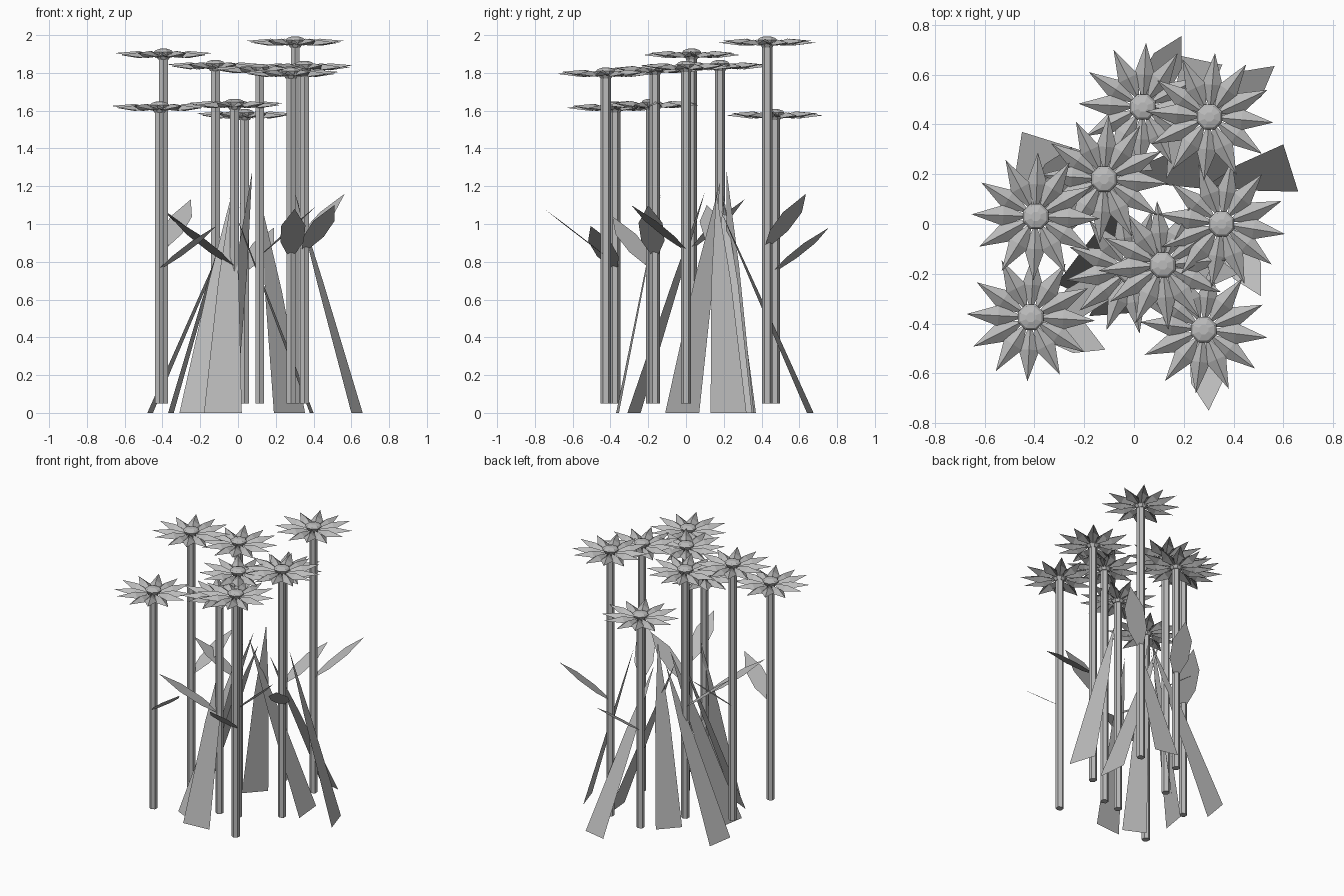
import bpy, bmesh, math
from mathutils import Vector

cube = bpy.data.objects.get("Cube")
if cube:
    bpy.data.objects.remove(cube, do_unlink=True)

grey = bpy.data.materials.new("plain grey")
grey.use_nodes = True
grey.diffuse_color = (0.5, 0.5, 0.5, 1)
grey.node_tree.nodes["Principled BSDF"].inputs["Base Color"].default_value = (0.5, 0.5, 0.5, 1)


def finish(bm, name):
    mesh = bpy.data.meshes.new(name)
    bm.to_mesh(mesh)
    bm.free()
    mesh.materials.append(grey)
    obj = bpy.data.objects.new(name, mesh)
    bpy.context.collection.objects.link(obj)


def lathe(name, centre, profile, sides):
    """Closed turned solid from (radius, z) pairs, lowest first."""
    bm = bmesh.new()
    rings = []
    for r, z in profile:
        ring = []
        for i in range(sides):
            a = math.tau * (i + 0.5) / sides
            ring.append(bm.verts.new((centre[0] + r * math.cos(a), centre[1] + r * math.sin(a), z)))
        rings.append(ring)
    for low, high in zip(rings, rings[1:]):
        for i in range(sides):
            j = (i + 1) % sides
            bm.faces.new((low[i], low[j], high[j], high[i]))
    bm.faces.new(rings[0][::-1])
    bm.faces.new(rings[-1])
    finish(bm, name)


def flower_head(number, x, y, z, turn):
    # Folded petals around the hub, every second one a little lower
    bm = bmesh.new()
    petals = 12
    for i in range(petals):
        a = math.tau * i / petals + math.radians(turn)
        out = Vector((math.cos(a), math.sin(a), 0))
        side = Vector((-out.y, out.x, 0))
        drop = 0.01 * (i % 2)

        def point(r, s, h):
            return bm.verts.new(Vector((x, y, z + h - drop * r / 0.25)) + out * r + side * s)

        base = point(0.025, 0, -0.012)
        ridge = point(0.13, 0, 0.016)
        left = point(0.13, 0.042, -0.016)
        right = point(0.13, -0.042, -0.016)
        tip = point(0.258, 0, 0.005)
        for tri in ((base, ridge, left), (base, right, ridge), (ridge, tip, left), (right, tip, ridge)):
            bm.faces.new(tri)
    finish(bm, f"petals_{number}")
    # Faceted hub
    lathe(f"hub_{number}", (x, y),
          [(0.03, z - 0.03), (0.05, z), (0.055, z + 0.01), (0.046, z + 0.02), (0.02, z + 0.028)], 8)


def leaf(number, base, tip):
    # Flat pointed leaf rising from a stem
    base, tip = Vector(base), Vector(tip)
    axis = tip - base
    side = Vector((-axis.y, axis.x, 0)).normalized()
    bm = bmesh.new()
    outline = [(0, 0.015), (0.3, 0.062), (0.65, 0.064), (1, 0)]
    points = [base + axis * t + side * w for t, w in outline]
    points += [base + axis * t - side * w for t, w in outline[-2::-1]]
    bm.faces.new([bm.verts.new(p) for p in points])
    finish(bm, f"leaf_{number}")


def blade(number, corner_a, corner_b, tip):
    # Long grass blade, wide on the ground and narrowing to a point
    a, b = Vector((*corner_a, 0)), Vector((*corner_b, 0))
    tip = Vector(tip)
    middle = ((a + b) / 2).lerp(tip, 0.6)
    half = (b - a) * 0.27
    bm = bmesh.new()
    va, vb, vc, vd, vt = [bm.verts.new(p) for p in (a, b, middle + half, middle - half, tip)]
    bm.faces.new((va, vb, vc, vd))
    bm.faces.new((vd, vc, vt))
    finish(bm, f"grass_blade_{number}")


# Flowers: x, y, height, petal turn, leaf start height, leaf tip
flowers = [
    (0.035, 0.47, 1.58, -3, 0.75, (0.19, 0.755, 0.98)),
    (0.303, 0.43, 1.965, -5, 0.88, (0.565, 0.635, 1.16)),
    (-0.12, 0.18, 1.84, -4, 0.85, (-0.43, 0.11, 1.10)),
    (-0.395, 0.03, 1.90, -2, 0.87, (-0.25, 0.31, 1.13)),
    (0.352, 0.0, 1.835, -9, 0.86, (0.51, -0.29, 1.10)),
    (0.115, -0.165, 1.82, 5, 0.83, (0.42, -0.20, 1.10)),
    (0.28, -0.425, 1.80, -7, 0.83, (0.30, -0.75, 1.08)),
    (-0.415, -0.375, 1.62, -3, 0.76, (-0.115, -0.505, 0.99)),
    (-0.018, -0.185, 1.635, 9, 0.77, (-0.36, -0.39, 1.04)),
]
for n, (x, y, z, turn, start, tip) in enumerate(flowers, 1):
    lathe(f"stem_{n}", (x, y), [(0.027, 0.05), (0.027, z - 0.01)], 6)
    flower_head(n, x, y, z, turn)
    leaf(n, (x, y, start), tip)

# Grass blades: two ground corners and the tip
blades = [
    ((0.60, 0.32), (0.66, 0.13), (0.30, 0.16, 1.17)),
    ((0.19, 0.675), (0.355, 0.64), (0.13, 0.18, 1.08)),
    ((-0.45, 0.37), (-0.48, 0.18), (0.02, 0.20, 1.12)),
    ((-0.31, -0.24), (-0.16, -0.31), (-0.03, 0.10, 1.17)),
    ((-0.18, -0.37), (0.02, -0.355), (-0.03, -0.13, 1.17)),
    ((0.40, 0.13), (0.38, 0.35), (-0.05, 0.20, 1.15)),
    ((-0.13, 0.23), (-0.01, 0.36), (0.075, 0.215, 1.28)),
    ((-0.37, -0.11), (-0.34, 0.07), (0.0, 0.18, 1.22)),
]
for n, (a, b, tip) in enumerate(blades, 1):
    blade(n, a, b, tip)
